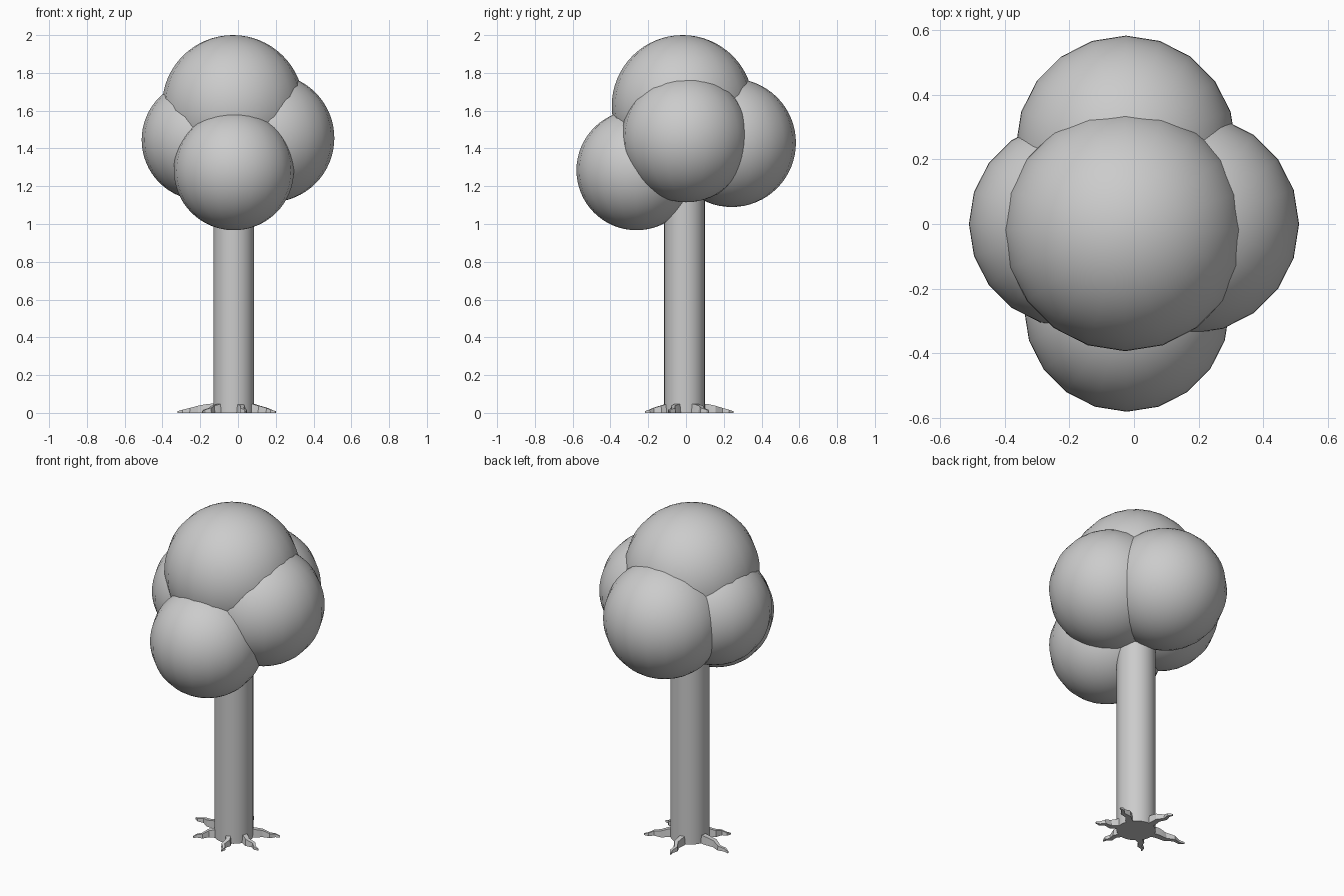
import bpy, bmesh
from math import radians
from mathutils import Vector

if "Cube" in bpy.data.objects:
    bpy.data.objects.remove(bpy.data.objects["Cube"])


def finish(obj, name, angle=35):
    obj.name = name
    bpy.ops.object.select_all(action='DESELECT')
    obj.select_set(True)
    bpy.context.view_layer.objects.active = obj
    bpy.ops.object.shade_smooth_by_angle(angle=radians(angle))


# Foliage: overlapping balls with 20 sides around
foliage = {
    "foliage_top": ((-0.027, -0.018, 1.625), 0.375),
    "foliage_front": ((-0.022, -0.262, 1.285), 0.318),
    "foliage_back": ((-0.025, 0.242, 1.43), 0.34),
    "foliage_right": ((0.17, 0.0, 1.455), 0.34),
    "foliage_left": ((-0.19, 0.0, 1.445), 0.32),
}
for name, (centre, radius) in foliage.items():
    bpy.ops.mesh.primitive_uv_sphere_add(segments=20, ring_count=32, radius=radius, location=centre)
    finish(bpy.context.object, name)

# Trunk: plain cylinder reaching into the foliage
TRUNK = Vector((-0.022, -0.008, 0))
TRUNK_R, TRUNK_H = 0.108, 1.4
bpy.ops.mesh.primitive_cylinder_add(vertices=32, radius=TRUNK_R, depth=TRUNK_H,
                                    location=TRUNK + Vector((0, 0, TRUNK_H / 2)))
finish(bpy.context.object, "trunk")

# Root stations: distance along, sideways bend, half width, height
STATIONS = [(0.0, 0.0, 0.024, 0.052), (0.45, 0.0, 0.019, 0.048), (0.62, 0.01, 0.016, 0.038),
            (0.78, -0.006, 0.012, 0.026), (0.9, 0.007, 0.009, 0.017), (1.0, 0.0, 0.003, 0.009)]


def root(name, tip, bend):
    along = Vector((tip[0], tip[1], 0)) - TRUNK
    side = Vector((-along.y, along.x, 0)).normalized()
    bm = bmesh.new()
    rings = []
    for t, offset, w, h in STATIONS:
        c = TRUNK + along * t + side * offset * bend
        rings.append([bm.verts.new(c + side * s + Vector((0, 0, z)))
                      for s, z in ((-w, 0), (w, 0), (w * 0.75, h), (-w * 0.75, h))])
    for a, b in zip(rings, rings[1:]):
        for i in range(4):
            j = (i + 1) % 4
            bm.faces.new((a[i], a[j], b[j], b[i]))
    bm.faces.new(rings[0])
    bm.faces.new(rings[-1])
    bmesh.ops.recalc_face_normals(bm, faces=bm.faces)
    mesh = bpy.data.meshes.new(name)
    bm.to_mesh(mesh)
    bm.free()
    obj = bpy.data.objects.new(name, mesh)
    bpy.context.collection.objects.link(obj)
    finish(obj, name, 25)


# Six roots around the trunk base
tips = [(0.2, -0.09), (0.2, 0.12), (-0.07, 0.25), (-0.32, 0.05), (-0.19, -0.16), (0.04, -0.217)]
for i, tip in enumerate(tips):
    root(f"root_{i + 1}", tip, 1 if i % 2 else -1)
